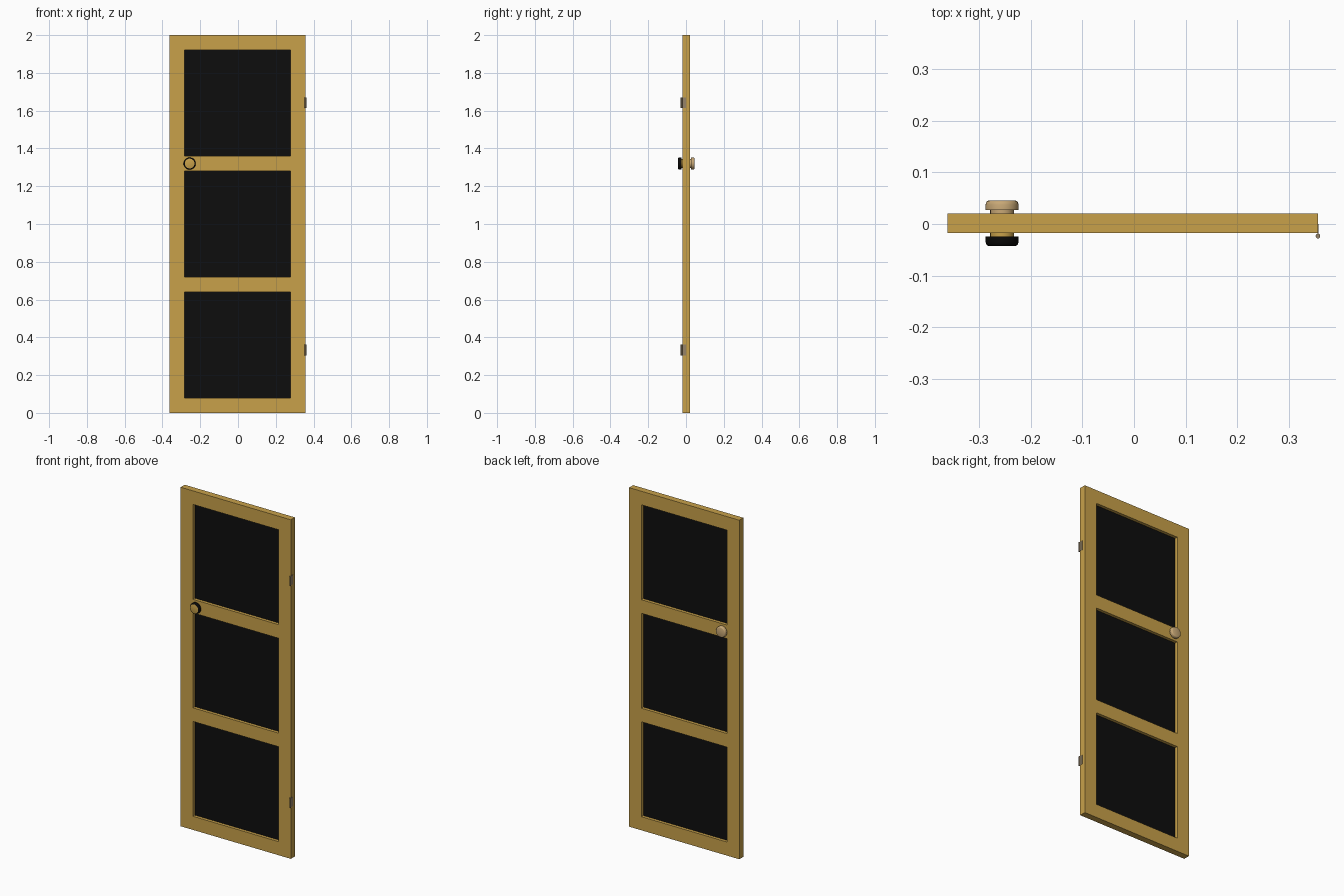
import bpy, bmesh, math
from mathutils import Matrix

if "Cube" in bpy.data.objects:
    bpy.data.objects.remove(bpy.data.objects["Cube"])

def material(name, srgb):
    m = bpy.data.materials.new(name)
    m.diffuse_color = [((c / 255 + 0.055) / 1.055) ** 2.4 for c in srgb] + [1]
    m.use_nodes = True
    m.node_tree.nodes["Principled BSDF"].inputs["Base Color"].default_value = m.diffuse_color
    return m

WOOD = material("golden wood", (200, 161, 74))
SCREEN = material("black screen", (13, 13, 13))
BLACK = material("black knob", (10, 9, 8))
TAN = material("tan knob", (200, 168, 118))
METAL = material("hinge metal", (150, 132, 104))

def finish(name, bm, mats):
    bmesh.ops.recalc_face_normals(bm, faces=bm.faces)
    me = bpy.data.meshes.new(name)
    bm.to_mesh(me)
    bm.free()
    for m in mats:
        me.materials.append(m)
    ob = bpy.data.objects.new(name, me)
    bpy.context.collection.objects.link(ob)
    return ob

def box(name, x, y, z, mat):
    bm = bmesh.new()
    bmesh.ops.create_cube(bm, size=1)
    for v in bm.verts:
        v.co = [a[0] if c < 0 else a[1] for a, c in zip((x, y, z), v.co)]
    return finish(name, bm, [mat])

def smooth(ob, angle=40):
    bpy.ops.object.select_all(action='DESELECT')
    ob.select_set(True)
    bpy.context.view_layer.objects.active = ob
    bpy.ops.object.shade_smooth_by_angle(angle=math.radians(angle))

MID = 0.0014                       # middle of the door thickness
Y = (MID - 0.019, MID + 0.019)
X0, X1, W = -0.362, 0.357, 0.08

# Stiles and rails
box("left_stile", (X0, X0 + W), Y, (0, 2), WOOD)
box("right_stile", (X1 - W, X1), Y, (0, 2), WOOD)
for i in range(4):
    box(f"rail_{i + 1}", (X0 + W, X1 - W), Y, (0.64 * i, 0.64 * i + W), WOOD)

# Screens set in the middle of each opening
for i in range(3):
    box(f"screen_{i + 1}", (X0 + W, X1 - W), (MID - 0.001, MID + 0.001),
        (0.64 * i + W, 0.64 * (i + 1)), SCREEN)

# Door knobs: lathed neck, rounded rim and flat face
PROFILE = [(0.023, 0.018), (0.023, 0.026), (0.032, 0.026), (0.032, 0.036),
           (0.031, 0.040), (0.029, 0.043), (0.026, 0.0442), (0, 0.0445)]
def knob(name, side, mats):
    bm = bmesh.new()
    vs = [bm.verts.new((r, side * d, 0)) for r, d in PROFILE]
    es = [bm.edges.new(p) for p in zip(vs, vs[1:])]
    bmesh.ops.spin(bm, geom=vs + es, axis=(0, 1, 0), cent=(0, 0, 0),
                   angle=math.tau, steps=32)
    bmesh.ops.remove_doubles(bm, verts=bm.verts, dist=1e-5)
    # neck and face take the second colour, rim the first
    for f in bm.faces:
        c = f.calc_center_median()
        f.material_index = int(abs(c.y) < 0.0255 or abs(c.y) > 0.0442)
    bmesh.ops.translate(bm, verts=bm.verts, vec=(-0.256, MID, 1.32))
    smooth(finish(name, bm, mats))

knob("front_knob", -1, [BLACK, WOOD])
knob("back_knob", 1, [TAN, TAN])

# Hinges: pin barrel and thin leaf on the right edge
for label, z in (("lower", 0.333), ("upper", 1.642)):
    bm = bmesh.new()
    bmesh.ops.create_cone(bm, cap_ends=True, segments=16, radius1=0.0045, radius2=0.0045,
                          depth=0.056, matrix=Matrix.Translation((0.357, -0.0235, z)))
    smooth(finish(label + "_hinge_pin", bm, [METAL]))
    box(label + "_hinge_leaf", (0.3565, 0.3585), (-0.0235, 0.0), (z - 0.028, z + 0.028), METAL)
